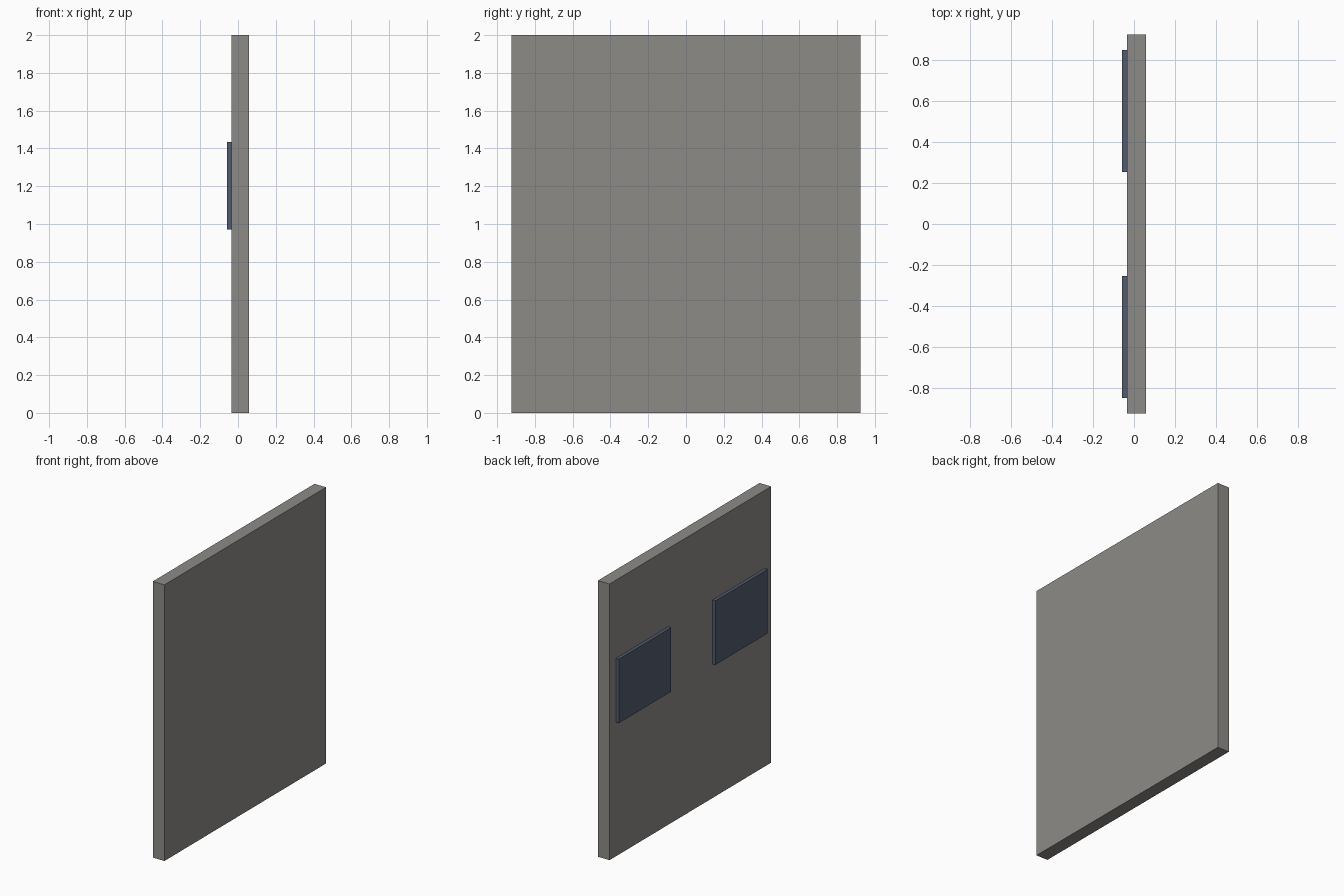
import bpy

if "Cube" in bpy.data.objects:
    bpy.data.objects.remove(bpy.data.objects["Cube"])


def material(name, rgb):
    m = bpy.data.materials.new(name)
    m.diffuse_color = (*rgb, 1.0)
    m.use_nodes = True
    m.node_tree.nodes["Principled BSDF"].inputs["Base Color"].default_value = m.diffuse_color
    return m


def box(name, lo, hi, mat):
    """Axis-aligned box between two corners."""
    centre = [(a + b) / 2 for a, b in zip(lo, hi)]
    bpy.ops.mesh.primitive_cube_add(size=1, location=centre)
    ob = bpy.context.object
    ob.name = name
    ob.scale = [b - a for a, b in zip(lo, hi)]
    bpy.ops.object.transform_apply(location=False, rotation=False, scale=True)
    ob.data.materials.append(mat)
    return ob


wall_grey = material("warm_grey", (0.27, 0.26, 0.245))
window_blue = material("slate_blue", (0.084, 0.107, 0.162))

BACK, FACE, FRONT = 0.058, -0.035, -0.058   # wall back, wall face, window face

# Wall slab
box("wall", (FACE, -0.925, 0), (BACK, 0.925, 2), wall_grey)

# Pair of window panels standing proud of the wall face
for side, label in ((-1, "right"), (1, "left")):
    y0, y1 = sorted((side * 0.253, side * 0.851))
    box(f"window_{label}", (FRONT, y0, 0.97), (FACE, y1, 1.434), window_blue)
